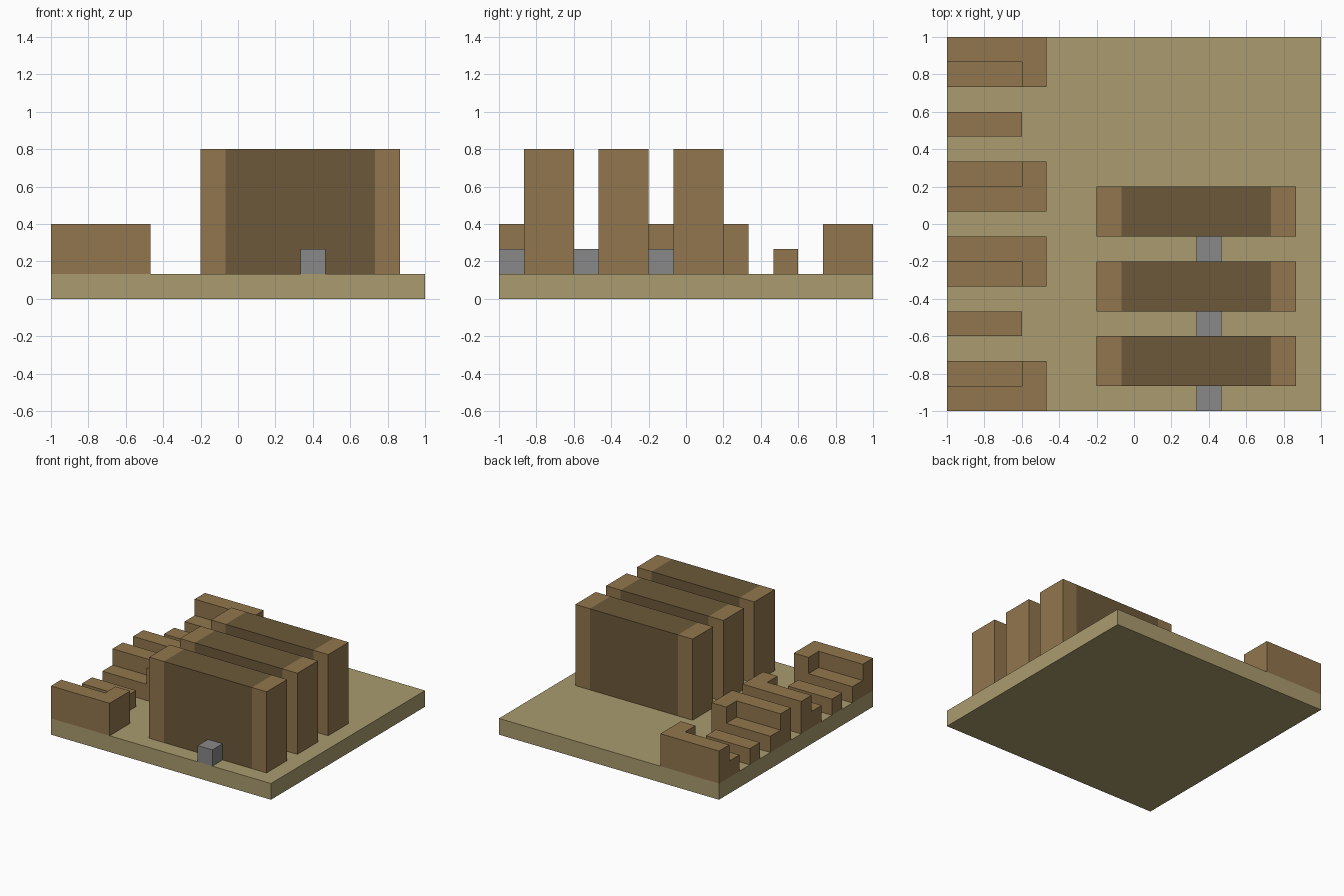
import bpy
import bmesh

default_cube = bpy.data.objects.get("Cube")
if default_cube:
    bpy.data.objects.remove(default_cube, do_unlink=True)

U = 2 / 15      # one grid cell
HALF = 7.5      # half of the base, in cells


def material(name, rgb):
    linear = [((c / 255 + 0.055) / 1.055) ** 2.4 for c in rgb]
    mat = bpy.data.materials.new(name)
    mat.use_nodes = True
    mat.diffuse_color = (*linear, 1)
    shader = mat.node_tree.nodes["Principled BSDF"]
    shader.inputs["Base Color"].default_value = (*linear, 1)
    shader.inputs["Roughness"].default_value = 0.9
    return mat


SAND = material("sand", (170, 156, 110))
WOOD = material("wood", (145, 118, 77))
DARK_WOOD = material("dark wood", (108, 89, 58))
GREY = material("grey", (136, 136, 136))


def prism(name, outline, bottom, top, mat):
    """Extrude a floor outline, given in cells, from bottom to top."""
    bm = bmesh.new()
    verts = [bm.verts.new(((x - HALF) * U, (y - HALF) * U, bottom * U)) for x, y in outline]
    face = bm.faces.new(verts)
    extruded = bmesh.ops.extrude_face_region(bm, geom=[face])["geom"]
    raised = [v for v in extruded if isinstance(v, bmesh.types.BMVert)]
    bmesh.ops.translate(bm, verts=raised, vec=(0, 0, (top - bottom) * U))
    bmesh.ops.recalc_face_normals(bm, faces=bm.faces)
    mesh = bpy.data.meshes.new(name)
    bm.to_mesh(mesh)
    bm.free()
    mesh.materials.append(mat)
    obj = bpy.data.objects.new(name, mesh)
    bpy.context.collection.objects.link(obj)
    return obj


def box(name, x0, x1, y0, y1, z0, z1, mat):
    return prism(name, [(x0, y0), (x1, y0), (x1, y1), (x0, y1)], z0, z1, mat)


# Ground slab
box("base", 0, 15, 0, 15, 0, 1, SAND)

# Tall shelves with lighter end panels, each with a small stool in front
for i in range(3):
    y = 1 + 3 * i
    box(f"shelf_core_{i}", 7, 13, y, y + 2, 1, 6, DARK_WOOD)
    box(f"shelf_right_end_{i}", 6, 7, y, y + 2, 1, 6, WOOD)
    box(f"shelf_left_end_{i}", 13, 14, y, y + 2, 1, 6, WOOD)
    box(f"stool_{i}", 10, 11, y - 1, y, 1, 2, GREY)


def bench(name, centre, side):
    """Bench with a back and one arm, facing a table centred at y."""
    inner, seat_back, outer = (centre + side * d for d in (1.5, 2.5, 3.5))
    frame = [(0, outer), (4, outer), (4, inner), (3, inner), (3, seat_back), (0, seat_back)]
    prism(name + "_frame", frame, 1, 3, WOOD)
    box(name + "_seat", 0, 3, min(inner, seat_back), max(inner, seat_back), 1, 2, WOOD)


# Two booths: a low table between facing benches
for label, centre in (("front", 3.5), ("back", 11.5)):
    box(label + "_table", 0, 3, centre - 0.5, centre + 0.5, 1, 2, WOOD)
    bench(label + "_booth_near_bench", centre, -1)
    bench(label + "_booth_far_bench", centre, 1)
